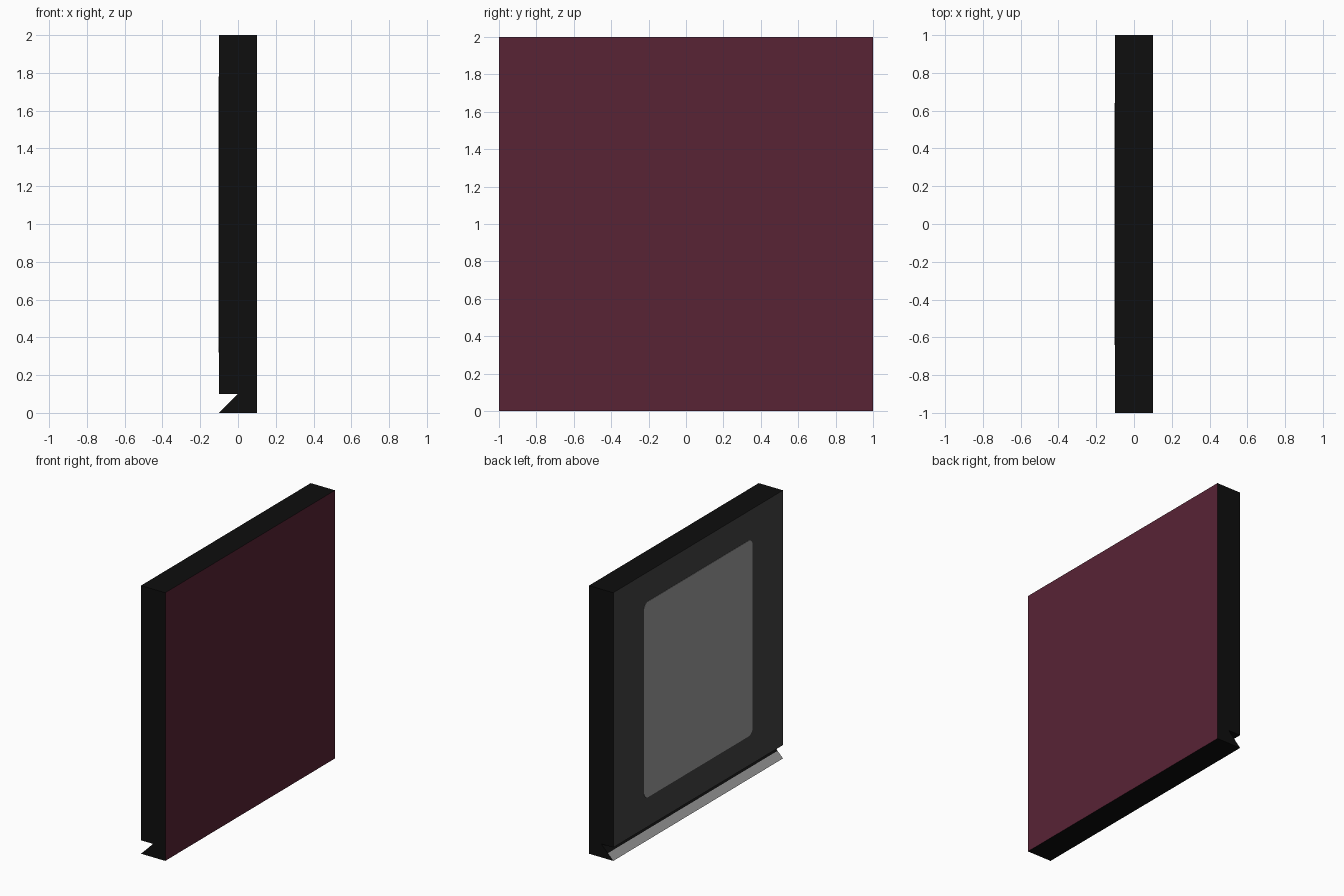
import bpy, bmesh, math

if "Cube" in bpy.data.objects:
    bpy.data.objects.remove(bpy.data.objects["Cube"])


def material(name, rgb):
    """Flat colour from sRGB 0-255 values, stored linear."""
    lin = [((c / 255 + 0.055) / 1.055) ** 2.4 if c > 10 else c / 255 / 12.92 for c in rgb]
    m = bpy.data.materials.new(name)
    m.diffuse_color = (*lin, 1)
    m.use_nodes = True
    m.node_tree.nodes["Principled BSDF"].inputs["Base Color"].default_value = m.diffuse_color
    return m


BLACK = material("black_edge", (14, 14, 14))
MAROON = material("maroon_front", (88, 35, 53))
DARK = material("dark_grey_back", (67, 67, 67))
LIGHT = material("light_grey", (156, 156, 156))


def make_object(name, bm, mats):
    bmesh.ops.recalc_face_normals(bm, faces=bm.faces)
    me = bpy.data.meshes.new(name)
    bm.to_mesh(me)
    bm.free()
    for m in mats:
        me.materials.append(m)
    ob = bpy.data.objects.new(name, me)
    bpy.context.collection.objects.link(ob)
    return ob


def extrude_loop(points, vec):
    bm = bmesh.new()
    face = bm.faces.new([bm.verts.new(p) for p in points])
    ext = bmesh.ops.extrude_face_region(bm, geom=[face])["geom"]
    verts = [v for v in ext if isinstance(v, bmesh.types.BMVert)]
    bmesh.ops.translate(bm, verts=verts, vec=vec)
    return bm


# Slab: side profile (x, z) with the wedge notch along the bottom of the back
profile = [(-0.1, 0), (0.1, 0), (0.1, 2), (-0.1, 2), (-0.1, 0.1), (0, 0.1), (-0.055, 0.045)]
bm = extrude_loop([(x, -1, z) for x, z in profile], (0, 2, 0))
bmesh.ops.recalc_face_normals(bm, faces=bm.faces)
for f in bm.faces:
    n, c = f.normal, f.calc_center_median()
    if n.x > 0.9:
        f.material_index = 1          # front cover
    elif n.x < -0.9:
        f.material_index = 2          # back
    elif n.x < -0.5 and c.x < -0.06:
        f.material_index = 3          # outer lip of the notch
make_object("slab", bm, [BLACK, MAROON, DARK, LIGHT])

# Rounded panel on the back, a very thin plate
half_y, z0, z1, r = 0.64, 0.32, 1.78, 0.05
mid, half_z = (z0 + z1) / 2, (z1 - z0) / 2
outline = []
for q, (sy, sz) in enumerate([(1, 1), (-1, 1), (-1, -1), (1, -1)]):
    for i in range(7):
        a = math.radians(90 * q + 15 * i)
        outline.append((-0.102, sy * (half_y - r) + r * math.cos(a),
                        mid + sz * (half_z - r) + r * math.sin(a)))
make_object("back_panel", extrude_loop(outline, (0.003, 0, 0)), [LIGHT])
